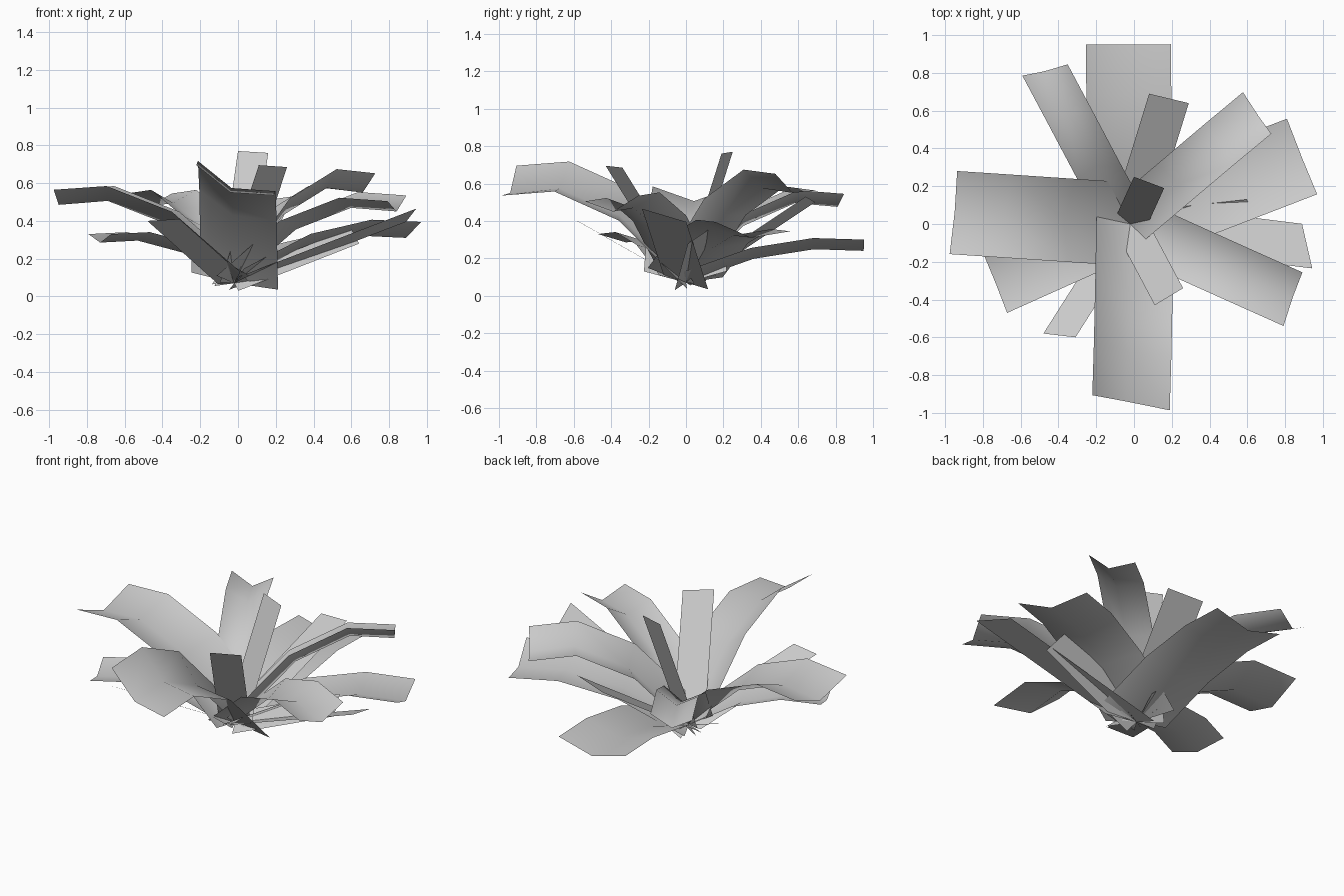
import bpy
from mathutils import Vector

cube = bpy.data.objects.get("Cube")
if cube:
    bpy.data.objects.remove(cube, do_unlink=True)

# One plain grey for the whole plant
grey = bpy.data.materials.new("leaf grey")
grey.use_nodes = True
colour = (0.6, 0.6, 0.6, 1)
grey.diffuse_color = colour
grey.node_tree.nodes["Principled BSDF"].inputs["Base Color"].default_value = colour

ROOT = Vector((-0.02, 0, 0.07))
# Share of the reach and of the rise at each station of an arching leaf
ARCH = [(0, 0), (0.38, 0.75), (0.72, 1.05), (1, 1)]


def make_strip(name, rows):
    """Join rows of points into a smooth sheet facing up."""
    count = len(rows[0])
    verts = [point for row in rows for point in row]
    faces = []
    for r in range(len(rows) - 1):
        for c in range(count - 1):
            a = r * count + c
            faces.append((a, a + 1, a + count + 1, a + count))
    mesh = bpy.data.meshes.new(name)
    mesh.from_pydata(verts, [], faces)
    mesh.update()
    if sum(face.normal.z for face in mesh.polygons) < 0:
        mesh.flip_normals()
    for face in mesh.polygons:
        face.use_smooth = True
    mesh.materials.append(grey)
    obj = bpy.data.objects.new(name, mesh)
    bpy.context.collection.objects.link(obj)
    return obj


def arching_leaf(name, tip, side, fold):
    """Leaf that rises, levels off and is creased along its middle."""
    reach, side = Vector(tip) - ROOT, Vector(side)
    spine = [ROOT + Vector((reach.x * s, reach.y * s, reach.z * h)) for s, h in ARCH]
    rows = []
    for i, point in enumerate(spine):
        along = spine[min(i + 1, len(spine) - 1)] - spine[max(i - 1, 0)]
        normal = along.cross(side).normalized()
        if normal.z < 0:
            normal.negate()
        lift = normal * fold
        rows.append([point - side + lift, point, point + side + lift])
    return make_strip(name, rows)


def flat_leaf(name, tip, side):
    """Young leaf: one straight flat blade."""
    tip, side = Vector(tip), Vector(side)
    return make_strip(name, [[p - side, p + side] for p in (ROOT, tip)])


# Outer arching leaves: tip of the crease, half width, crease depth
arching_leaf("back_leaf", (-0.03, 0.95, 0.24), (0.225, 0, 0), 0.06)
arching_leaf("back_right_leaf", (-0.47, 0.81, 0.475), (0.12, 0.03, 0), 0.07)
arching_leaf("front_leaf", (-0.04, -0.94, 0.55), (0.205, -0.04, -0.08), 0.07)
arching_leaf("right_leaf", (-0.95, 0.06, 0.485), (0.02, 0.22, 0), 0.08)
arching_leaf("front_right_leaf", (-0.73, -0.32, 0.285), (0.06, -0.15, 0), 0.045)
arching_leaf("back_left_leaf", (0.66, 0.57, 0.55), (0.075, -0.11, 0.045), 0.06)
arching_leaf("left_leaf", (0.89, 0.35, 0.31), (0.08, -0.2, 0.025), 0.06)
arching_leaf("front_left_leaf", (0.84, -0.39, 0.45), (0.05, 0.142, 0.015), 0.07)

# Inner flat blades
flat_leaf("front_right_blade", (-0.395, -0.59, 0.405), (0.085, -0.01, 0.005))
flat_leaf("left_blade", (0.917, -0.117, 0.43), (0.027, -0.118, 0.035))
flat_leaf("small_left_blade", (0.62, 0.07, 0.32), (0.022, -0.06, -0.04))
flat_leaf("back_blade", (0.185, 0.665, 0.515), (0.105, -0.025, 0.015))
flat_leaf("front_blade", (0.185, -0.385, 0.69), (0.075, 0.045, -0.005))
flat_leaf("centre_blade", (0.08, 0.22, 0.765), (0.08, -0.03, -0.005))
